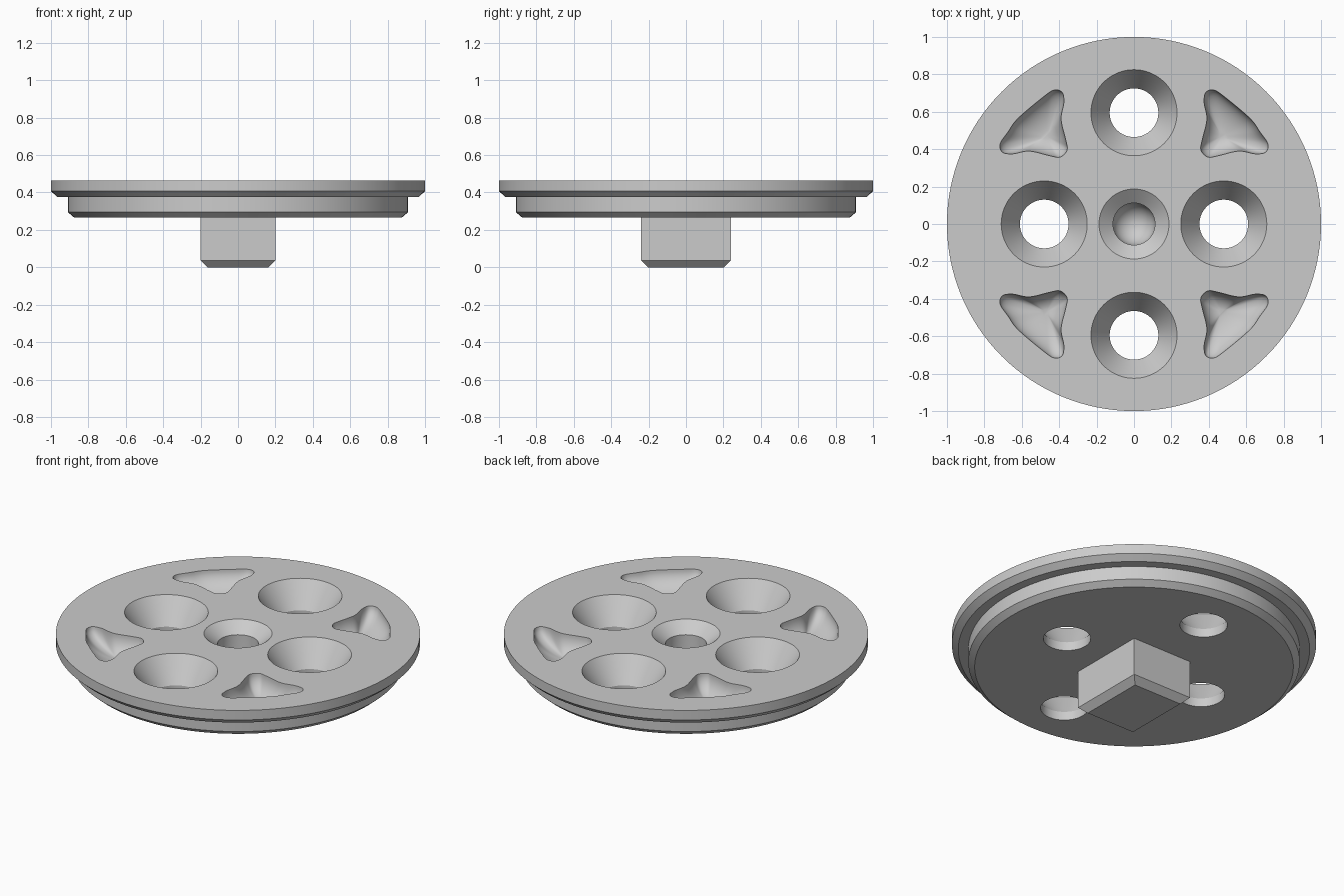
import bpy, bmesh, math
from mathutils import Vector

cube = bpy.data.objects.get("Cube")
if cube:
    bpy.data.objects.remove(cube, do_unlink=True)

TOP = 0.465
grey = bpy.data.materials.new("light grey")
grey.use_nodes = True
COLOUR = (0.6, 0.6, 0.6, 1)
grey.diffuse_color = COLOUR
grey.node_tree.nodes["Principled BSDF"].inputs["Base Color"].default_value = COLOUR


def finish(name, bm):
    bmesh.ops.recalc_face_normals(bm, faces=bm.faces)
    mesh = bpy.data.meshes.new(name)
    bm.to_mesh(mesh)
    bm.free()
    mesh.materials.append(grey)
    obj = bpy.data.objects.new(name, mesh)
    bpy.context.collection.objects.link(obj)
    return obj


def stack(name, rings):
    """Skin equal-length rings of points and cap both ends."""
    bm = bmesh.new()
    loops = [[bm.verts.new(p) for p in ring] for ring in rings]
    n = len(loops[0])
    for a, b in zip(loops, loops[1:]):
        for i in range(n):
            j = (i + 1) % n
            bm.faces.new((a[i], a[j], b[j], b[i]))
    bm.faces.new(loops[0])
    bm.faces.new(loops[-1])
    return finish(name, bm)


def lathe(name, profile, x=0, y=0, n=96):
    angles = [math.tau * i / n for i in range(n)]
    return stack(name, [[(x + r * math.cos(a), y + r * math.sin(a), z)
                         for a in angles] for r, z in profile])


def boolean(target, other, operation):
    mod = target.modifiers.new(operation, 'BOOLEAN')
    mod.object, mod.operation, mod.solver = other, operation, 'EXACT'
    bpy.context.view_layer.objects.active = target
    bpy.ops.object.modifier_apply(modifier=mod.name)
    bpy.data.objects.remove(other, do_unlink=True)


def smooth_loop(points, steps=6):
    """Closed Catmull-Rom curve through the points."""
    out, n = [], len(points)
    for i in range(n):
        a, b, c, d = (Vector(points[(i + k) % n]) for k in (-1, 0, 1, 2))
        for s in range(steps):
            t = s / steps
            out.append((2 * b + (c - a) * t + (2 * a - 5 * b + 4 * c - d) * t ** 2
                        + (3 * b - a - 3 * c + d) * t ** 3) / 2)
    return out


# Stepped disc with two chamfered rims
disc = lathe("stepped_disc", [(0.875, 0.265), (0.91, 0.295), (0.91, 0.375),
                              (0.965, 0.375), (1, 0.407), (1, TOP)], n=128)

# Rectangular boss with chamfered foot
boss = stack("boss", [[(sx * w, sy * (w + 0.04), z)
                       for sx, sy in ((-1, -1), (1, -1), (1, 1), (-1, 1))]
                      for w, z in ((0.162, 0), (0.2, 0.037), (0.2, 0.3))])
boolean(disc, boss, 'UNION')

# Four countersunk through holes
for x, y in ((0.48, 0), (-0.48, 0), (0, 0.595), (0, -0.595)):
    hole = lathe("hole_cutter", [(0.13, 0.2), (0.13, 0.317), (0.23, TOP),
                                 (0.23, TOP + 0.1)], x, y)
    boolean(disc, hole, 'DIFFERENCE')

# Central blind hole with a countersink and a round end
R = 0.112
bowl = [(R * math.sin(a), 0.27 - R * math.cos(a))
        for a in (math.pi / 2 * k / 12 for k in range(1, 13))]
center = lathe("center_cutter", bowl + [(R, 0.405), (0.187, TOP), (0.187, TOP + 0.1)])
boolean(disc, center, 'DIFFERENCE')

# Four scooped three-cornered pockets
half = [(0.358, 0.395), (0.365, 0.45), (0.39, 0.56), (0.375, 0.65),
        (0.385, 0.705), (0.43, 0.715), (0.49, 0.675)]
outline = smooth_loop(half + [(0.62, 0.565)] + [(y + 0.0, x) for x, y in reversed(half)])
middle = Vector((0.47, 0.47))
for sx in (1, -1):
    for sy in (1, -1):
        rings = []
        for k in range(1, 13):
            a = math.pi / 2 * k / 12
            rings.append([(sx * p.x, sy * p.y, TOP - 0.11 * math.cos(a))
                          for p in (middle.lerp(q, math.sin(a)) for q in outline)])
        rings.append([(px, py, TOP + 0.1) for px, py, pz in rings[-1]])
        boolean(disc, stack("pocket_cutter", rings), 'DIFFERENCE')

# Smooth curved walls, keep crisp edges
bpy.ops.object.select_all(action='DESELECT')
disc.select_set(True)
bpy.context.view_layer.objects.active = disc
bpy.ops.object.shade_smooth_by_angle(angle=math.radians(25))
